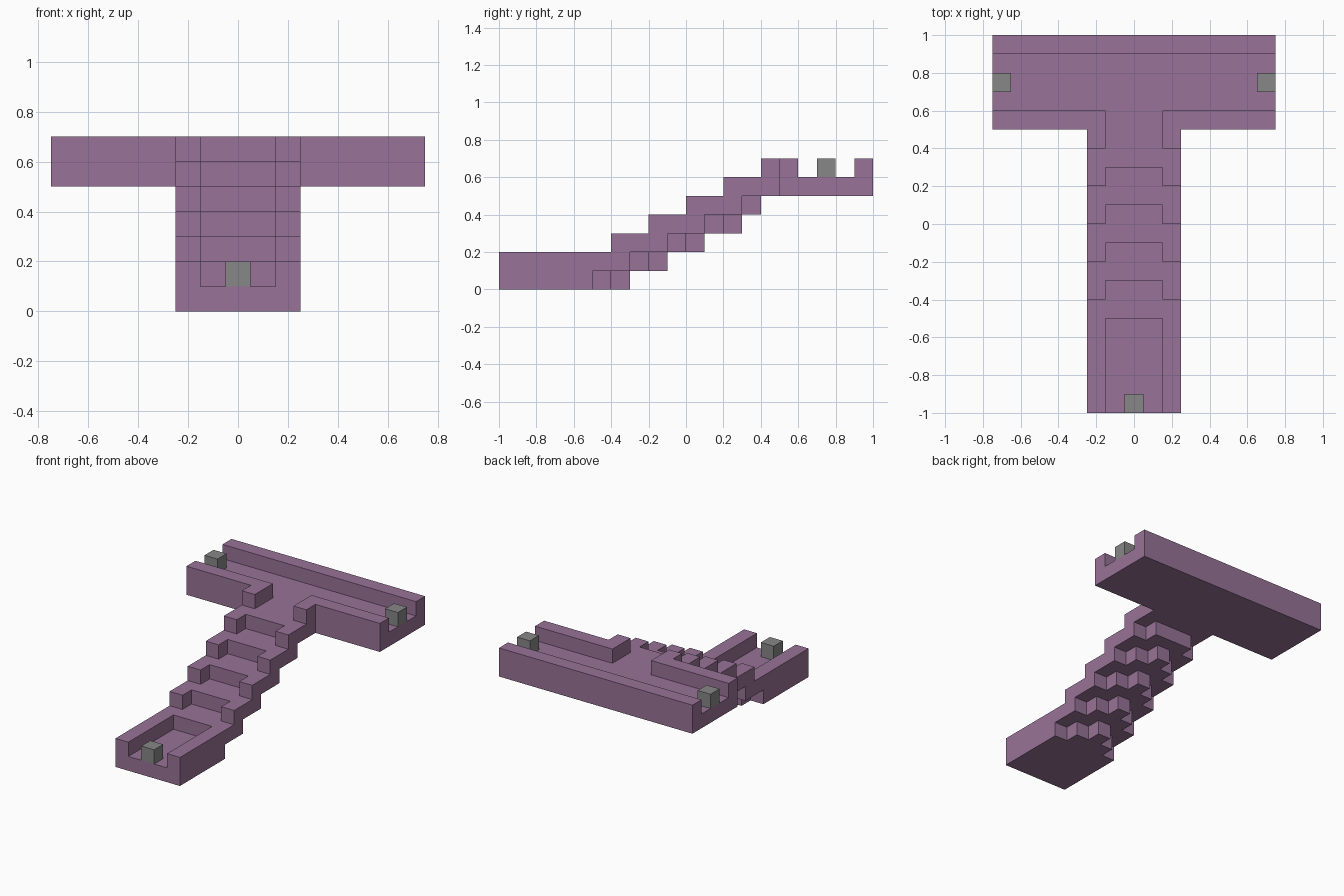
import bpy
import bmesh
from mathutils import Vector

cube = bpy.data.objects.get("Cube")
if cube:
    bpy.data.objects.remove(cube, do_unlink=True)

UNIT = 0.1                       # every block is a multiple of this size
ORIGIN = Vector((0, -1, 0))


def make_material(name, rgb):
    mat = bpy.data.materials.new(name)
    mat.use_nodes = True
    colour = (*rgb, 1)
    mat.diffuse_color = colour
    mat.node_tree.nodes["Principled BSDF"].inputs["Base Color"].default_value = colour
    return mat


def fill(cells, x, y, z, mirror=True):
    """Add a block of unit cells; x counts cells from the centre column."""
    for i in range(*x):
        for j in range(*y):
            for k in range(*z):
                cells.add((i, j, k))
                if mirror:
                    cells.add((-i, j, k))


def build(name, cells, mat):
    """Make one clean outer skin around the filled cells."""
    bm = bmesh.new()
    for cell in cells:
        centre = Vector(cell) + Vector((0, 0.5, 0.5))
        for axis in range(3):
            for sign in (-1, 1):
                n = Vector((0, 0, 0))
                n[axis] = sign
                if tuple(int(c + d) for c, d in zip(cell, n)) in cells:
                    continue
                u = Vector((0, 0, 0))
                u[(axis + 1) % 3] = 0.5
                v = n.cross(u)
                mid = centre + n / 2
                corners = [mid - u - v, mid + u - v, mid + u + v, mid - u + v]
                bm.faces.new([bm.verts.new(ORIGIN + c * UNIT) for c in corners])
    bmesh.ops.remove_doubles(bm, verts=bm.verts, dist=0.001)
    bmesh.ops.dissolve_limit(bm, angle_limit=0.01, verts=bm.verts, edges=bm.edges)
    mesh = bpy.data.meshes.new(name)
    bm.to_mesh(mesh)
    bm.free()
    mesh.materials.append(mat)
    obj = bpy.data.objects.new(name, mesh)
    bpy.context.collection.objects.link(obj)
    return obj


purple = make_material("dusty purple", (0.314, 0.171, 0.309))
grey = make_material("marker grey", (0.24, 0.245, 0.24))

body = set()

# Lower trough: floor with a side wall on each edge
fill(body, (0, 3), (0, 5), (0, 1))
fill(body, (2, 3), (0, 5), (1, 2))

# Stair flight: each layer steps back, its rear edge a stepped point
for layer in range(5):
    back = 5 + 2 * layer
    wall_start = 2 + 2 * layer
    tread_start = 3 + 2 * layer
    if layer == 0:
        wall_start = tread_start = 0
    elif layer == 1:
        wall_start = 0
    z = (layer, layer + 1)
    fill(body, (2, 3), (wall_start, back), z)
    fill(body, (1, 2), (tread_start, back + 1), z)
    fill(body, (0, 1), (tread_start, min(back + 2, 14)), z)

# Top of the stairs joining the landing
fill(body, (2, 3), (12, 15), (5, 6))
fill(body, (0, 2), (13, 15), (5, 6))
fill(body, (2, 3), (14, 16), (6, 7))

# Cross landing: floor, front walls either side of the opening, back wall
fill(body, (0, 8), (15, 20), (5, 6))
fill(body, (2, 8), (15, 16), (6, 7))
fill(body, (0, 8), (19, 20), (6, 7))
build("staircase_body", body, purple)

# Marker blocks at the three open ends
for name, x, y, z in (("front_marker", 0, 0, 1),
                      ("left_marker", 7, 17, 6),
                      ("right_marker", -7, 17, 6)):
    build(name, {(x, y, z)}, grey)
